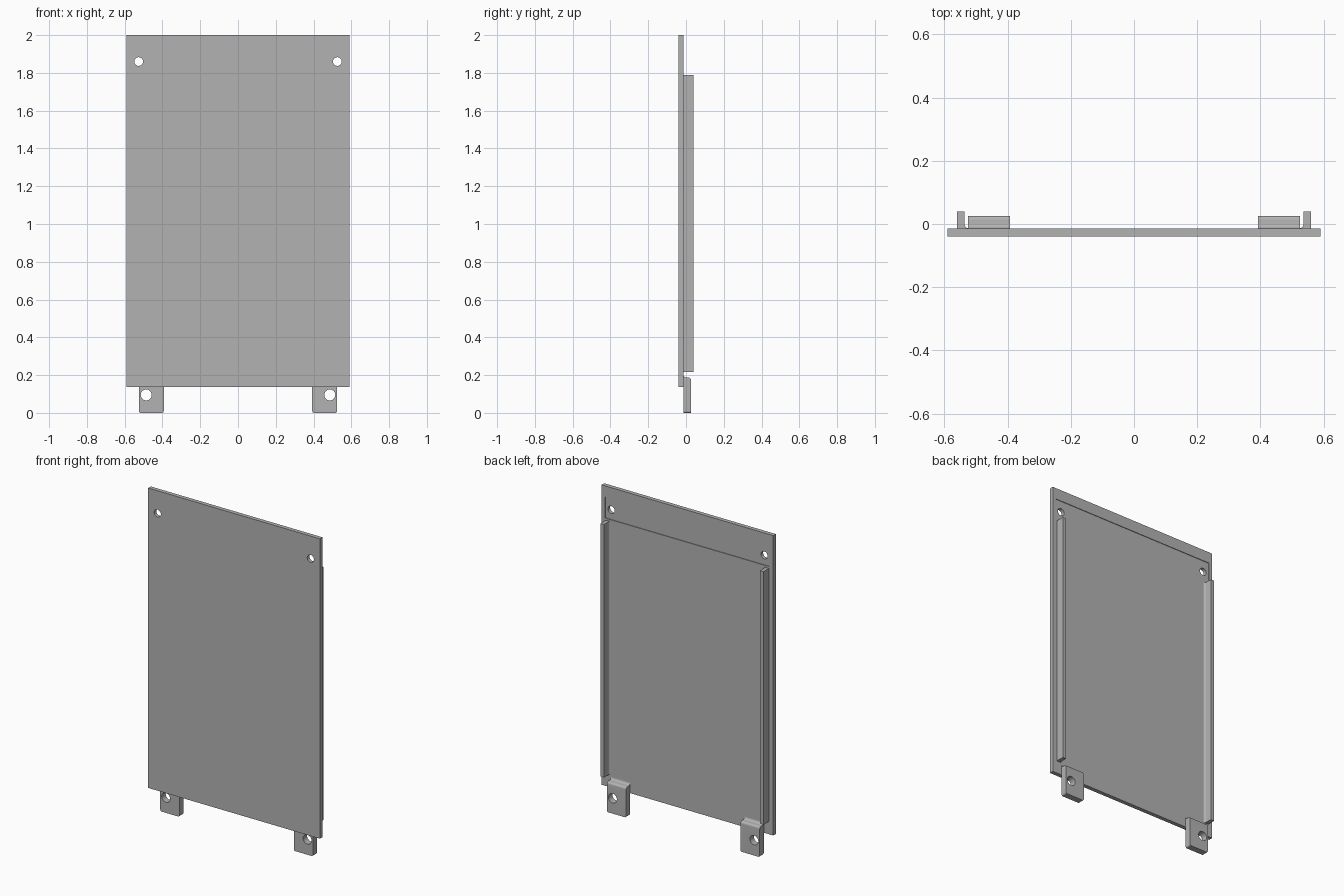
import bpy
from math import cos, sin, pi, radians
from mathutils import Vector

cube = bpy.data.objects.get("Cube")
if cube:
    bpy.data.objects.remove(cube, do_unlink=True)

grey = bpy.data.materials.new("plain grey")
grey.use_nodes = True
colour = (0.45, 0.45, 0.45, 1)
grey.diffuse_color = colour
grey.node_tree.nodes["Principled BSDF"].inputs["Base Color"].default_value = colour

BACK = -0.0135    # rear surface of the panel
FRONT = -0.039


def arc(cx, cy, r, start, end, steps=6):
    """Points along an arc, angles in degrees."""
    angles = [radians(start + (end - start) * i / steps) for i in range(steps + 1)]
    return [(cx + r * cos(a), cy + r * sin(a)) for a in angles]


def prism(name, outline, base, along):
    """Extrude a 2D outline; base maps each point to 3D, along is the sweep."""
    n = len(outline)
    low = [Vector(base(u, v)) for u, v in outline]
    verts = low + [p + Vector(along) for p in low]
    faces = [tuple(range(n)), tuple(range(n, 2 * n))]
    faces += [(i, (i + 1) % n, n + (i + 1) % n, n + i) for i in range(n)]
    mesh = bpy.data.meshes.new(name)
    mesh.from_pydata(verts, [], faces)
    mesh.materials.append(grey)
    obj = bpy.data.objects.new(name, mesh)
    bpy.context.collection.objects.link(obj)
    activate(obj)
    bpy.ops.object.mode_set(mode='EDIT')
    bpy.ops.mesh.select_all(action='SELECT')
    bpy.ops.mesh.normals_make_consistent(inside=False)
    bpy.ops.object.mode_set(mode='OBJECT')
    return obj


def activate(obj):
    bpy.ops.object.select_all(action='DESELECT')
    obj.select_set(True)
    bpy.context.view_layer.objects.active = obj


def boxed(name, x0, x1, y0, y1, z0, z1):
    outline = [(x0, z0), (x1, z0), (x1, z1), (x0, z1)]
    return prism(name, outline, lambda x, z: (x, y0, z), (0, y1 - y0, 0))


def combine(obj, tool, operation='DIFFERENCE'):
    activate(obj)
    mod = obj.modifiers.new("shape", 'BOOLEAN')
    mod.operation = operation
    mod.solver = 'EXACT'
    mod.object = tool
    bpy.ops.object.modifier_apply(modifier=mod.name)
    bpy.data.objects.remove(tool, do_unlink=True)


def drill(obj, x, z, radius):
    circle = arc(x, z, radius, 0, 360, 32)[:-1]
    combine(obj, prism("drill", circle, lambda u, v: (u, -0.2, v), (0, 0.4, 0)))


def smooth(obj):
    activate(obj)
    bpy.ops.object.shade_smooth_by_angle(angle=radians(30))


# Panel with a shallow recess across the top of its rear and two screw holes
panel = boxed("panel", -0.59, 0.59, FRONT, BACK, 0.137, 2)
combine(panel, boxed("recess", -0.565, 0.565, BACK - 0.004, 0.1, 1.80, 1.93))
for side in (-1, 1):
    drill(panel, side * 0.526, 1.86, 0.023)
smooth(panel)

for side, label in ((1, "left"), (-1, "right")):
    # Upright stiffening rib with a fillet along its inner foot
    r = 0.011
    profile = [(0.56, BACK), (0.56, 0.039), (0.536, 0.039)]
    profile += arc(0.536 - r, BACK + r, r, 0, -90)
    rib = prism(label + "_rib", profile,
                lambda x, y: (side * x, y, 0.216), (0, 0, 1.572))
    smooth(rib)

    # Mounting tab: side profile with a rounded shoulder and filleted top
    thick = 0.026
    profile = [(BACK, 0), (thick, 0)]
    profile += arc(thick - 0.014, 0.174, 0.014, 0, 90)
    profile += arc(BACK + 0.015, 0.203, 0.015, 270, 180)
    tab = prism(label + "_tab", profile,
                lambda y, z: (side * 0.393, y, z), (side * 0.132, 0, 0))

    # Round off the two lower corners of the tab
    c = 0.010
    face = [(0.525, 0.5), (0.393, 0.5)]
    face += arc(0.393 + c, c, c, 180, 270)
    face += arc(0.525 - c, c, c, 270, 360)
    combine(tab, prism("tab_outline", face,
                       lambda x, z: (side * x, -0.1, z), (0, 0.2, 0)), 'INTERSECT')
    drill(tab, side * 0.486, 0.095, 0.029)
    smooth(tab)
